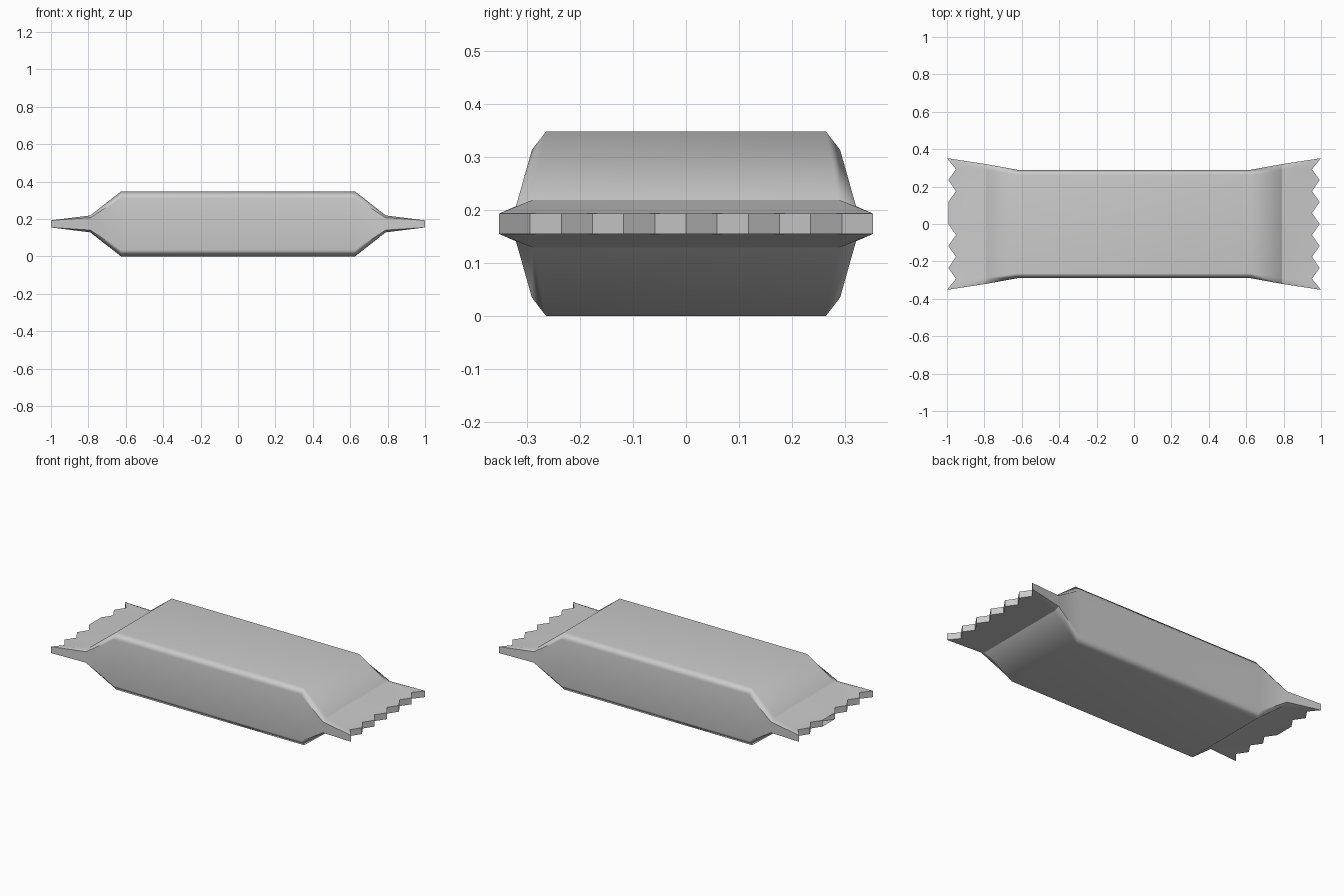
import bpy
import bmesh
from math import radians

cube = bpy.data.objects.get("Cube")
if cube:
    bpy.data.objects.remove(cube)

MID = 0.174  # height of the seam plane
GREY = (0.6, 0.6, 0.6, 1)

foil = bpy.data.materials.new("grey foil")
foil.use_nodes = True
foil.diffuse_color = GREY
foil.node_tree.nodes["Principled BSDF"].inputs["Base Color"].default_value = GREY


def section(x, flat_y, side_y, top_z, side_z):
    """Chamfered rectangle across the bar, counter-clockwise seen from +x."""
    quarter = [(side_y, side_z), (flat_y, top_z)]
    right = quarter + [(-y, z) for y, z in reversed(quarter)]
    return [(x, y, MID + z) for y, z in right] + [(x, -y, MID - z) for y, z in right]


def finish(bm, name):
    bmesh.ops.recalc_face_normals(bm, faces=bm.faces)
    mesh = bpy.data.meshes.new(name)
    bm.to_mesh(mesh)
    bm.free()
    mesh.materials.append(foil)
    obj = bpy.data.objects.new(name, mesh)
    bpy.context.collection.objects.link(obj)
    bpy.ops.object.select_all(action="DESELECT")
    obj.select_set(True)
    bpy.context.view_layer.objects.active = obj
    bpy.ops.object.shade_smooth_by_angle(angle=radians(60))
    weighted = obj.modifiers.new("even shading", "WEIGHTED_NORMAL")
    weighted.keep_sharp = True
    return obj


SHOULDER = (0.263, 0.29, 0.174, 0.139)
NECK = (0.288, 0.32, 0.045, 0.033)

# Filled middle, tapering to a neck at both ends
bm = bmesh.new()
rings = [[bm.verts.new(p) for p in section(x, *shape)]
         for x, shape in ((-0.79, NECK), (-0.625, SHOULDER), (0.625, SHOULDER), (0.79, NECK))]
for a, b in zip(rings, rings[1:]):
    for i in range(8):
        j = (i + 1) % 8
        bm.faces.new((a[i], a[j], b[j], b[i]))
finish(bm, "wrapper_body")


# Flared flat seal with a zigzag cut edge
def crimped_end(name, side):
    bm = bmesh.new()
    neck = [bm.verts.new(p) for p in section(side * 0.79, *NECK)]
    teeth = 6
    edge = []
    for i in range(2 * teeth + 1):
        x = 1.0 if i in (0, 2 * teeth) else 0.952 if i % 2 else 0.992
        edge.append((side * x, 0.352 * (1 - i / teeth)))
    upper = [bm.verts.new((x, y, MID + 0.019)) for x, y in edge]
    lower = [bm.verts.new((x, y, MID - 0.019)) for x, y in edge]
    # top and bottom sheets
    sheets = [bm.faces.new([neck[2], neck[1]] + upper),
              bm.faces.new([neck[5], neck[6]] + lower)]
    # chamfered corners and side walls
    for near, far, end in ((0, 1, upper[0]), (3, 2, upper[-1]),
                           (4, 5, lower[-1]), (7, 6, lower[0])):
        bm.faces.new((neck[near], neck[far], end))
    bm.faces.new((neck[0], neck[7], lower[0], upper[0]))
    bm.faces.new((neck[3], neck[4], lower[-1], upper[-1]))
    # cut edge
    for i in range(2 * teeth):
        bm.faces.new((upper[i], upper[i + 1], lower[i + 1], lower[i]))
    bmesh.ops.triangulate(bm, faces=sheets)
    return finish(bm, name)


crimped_end("crimped_end_left", 1)
crimped_end("crimped_end_right", -1)
